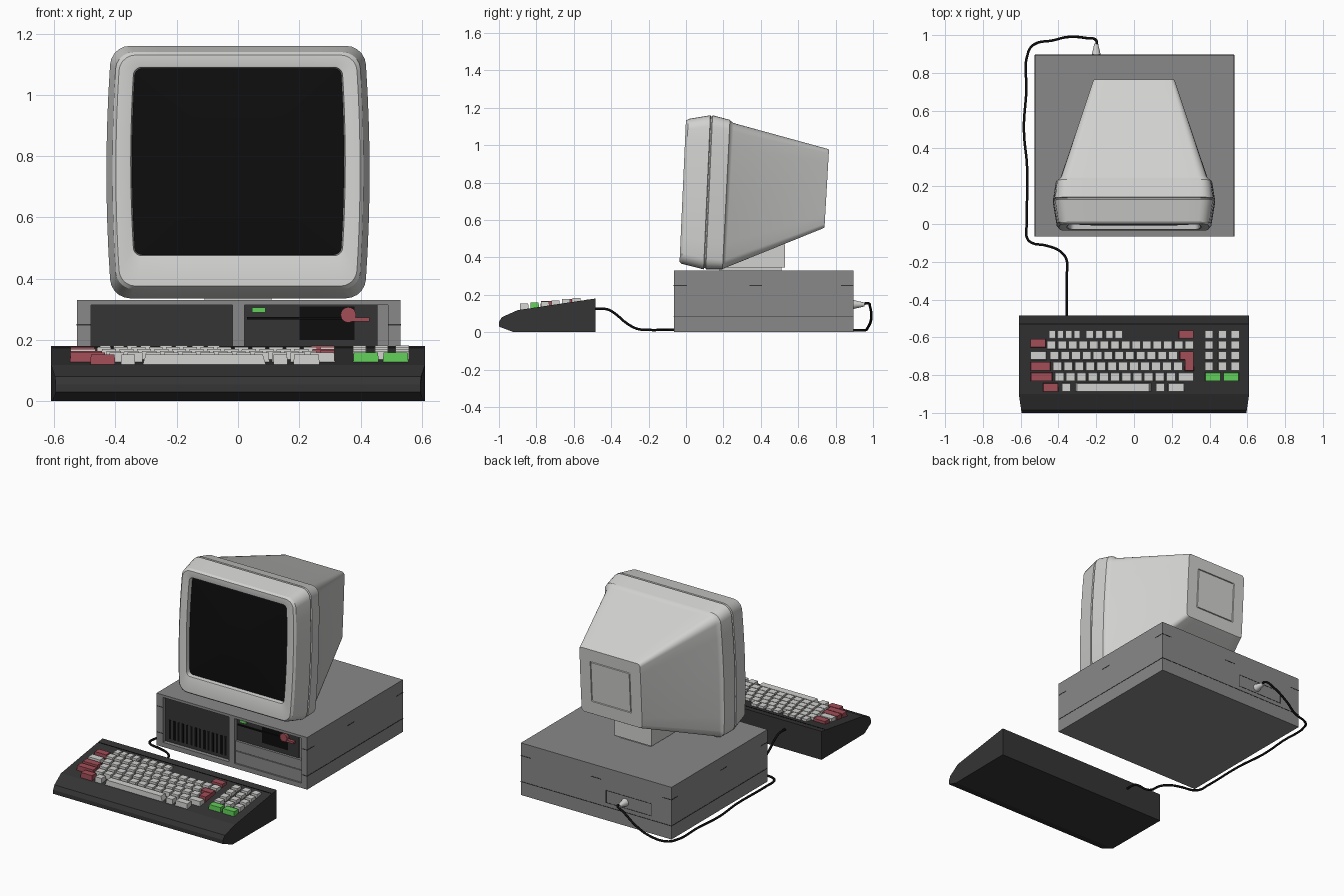
import bpy, bmesh, math
from mathutils import Vector

cube = bpy.data.objects.get("Cube")
if cube:
    bpy.data.objects.remove(cube)


def material(name, r, g, b):
    m = bpy.data.materials.new(name)
    m.use_nodes = True
    m.diffuse_color = (r, g, b, 1)
    bsdf = next(n for n in m.node_tree.nodes if n.type == 'BSDF_PRINCIPLED')
    bsdf.inputs["Base Color"].default_value = (r, g, b, 1)
    return m


LIGHT = material("light plastic", .64, .64, .63)
GREY = material("case grey", .25, .25, .25)
DARK = material("charcoal", .035, .035, .035)
BLACK = material("black", .004, .004, .004)
RED = material("dull red", .36, .075, .095)
GREEN = material("bright green", .12, .62, .1)


def finish(name, bm, mats, smooth=False):
    bmesh.ops.recalc_face_normals(bm, faces=bm.faces)
    mesh = bpy.data.meshes.new(name)
    bm.to_mesh(mesh)
    bm.free()
    for m in mats:
        mesh.materials.append(m)
    obj = bpy.data.objects.new(name, mesh)
    bpy.context.collection.objects.link(obj)
    if smooth:
        bpy.ops.object.select_all(action='DESELECT')
        obj.select_set(True)
        bpy.context.view_layer.objects.active = obj
        bpy.ops.object.shade_smooth_by_angle(angle=math.radians(28))
    return obj


def add_box(bm, x0, x1, y0, y1, z0, z1, taper=1.0):
    for v in bmesh.ops.create_cube(bm, size=1)["verts"]:
        k = taper if v.co.z > 0 else 1
        v.co = Vector(((x0 + x1) / 2 + v.co.x * k * (x1 - x0),
                       (y0 + y1) / 2 + v.co.y * k * (y1 - y0),
                       z0 if v.co.z < 0 else z1))


def boxes(name, mat, *dims):
    bm = bmesh.new()
    for d in dims:
        add_box(bm, *d)
    return finish(name, bm, [mat])


def ring(bottom, top, hw, r, bulge=0.0, dy=0.0):
    """Rounded rectangle through two (y, z) points with bowed sides."""
    h, c = (top[1] - bottom[1]) / 2, (top[1] + bottom[1]) / 2
    corners = []
    for k, (sx, sz) in enumerate([(1, 1), (-1, 1), (-1, -1), (1, -1)]):
        arc = [math.radians(90 * k + 18 * j) for j in range(6)]
        corners.append([(sx * (hw - r) + r * math.cos(a), sz * (h - r) + r * math.sin(a)) for a in arc])
    flat = []
    for k in range(4):
        a, b = Vector(corners[k][-1]), Vector(corners[(k + 1) % 4][0])
        flat += corners[k] + [tuple(a.lerp(b, j / 8)) for j in range(1, 8)]
    return [(u * (1 + bulge * (1 - (v / h) ** 2)),
             bottom[0] + (top[0] - bottom[0]) * (v + h) / (2 * h) + dy, c + v) for u, v in flat]


def loft(name, rings, mats, rule, smooth=True):
    bm = bmesh.new()
    loops = [[bm.verts.new(p) for p in pts] for pts in rings]
    n = len(loops[0])
    bm.faces.new(loops[0]).material_index = rule(0)
    bm.faces.new(loops[-1]).material_index = rule(len(loops))
    for i, (a, b) in enumerate(zip(loops, loops[1:])):
        for j in range(n):
            k = (j + 1) % n
            bm.faces.new((a[j], a[k], b[k], b[j])).material_index = rule(i + 1)
    return finish(name, bm, mats, smooth)


# Monitor: tilted front plane and back plane
def front(z):
    return (-.035 + (z - .365) * .0452, z)


def back(z):
    return (.74 + (z - .55) * .0575, z)


rings = []
# domed glass, from the centre outwards
for s in (.2, .4, .6, .8, 1):
    rings.append(ring(front(.782 - .304 * s), front(.782 + .304 * s), .336 * s, .022 * s, .03, .01 + .018 * s * s))
glass = len(rings)
# bezel
rings += [ring(front(.475), front(1.09), .34, .025, .03, .002),
          ring(front(.47), front(1.095), .345, .028, .03),
          ring(front(.376), front(1.13), .385, .05, .035),
          ring(front(.366), front(1.14), .396, .055, .035, .012)]
# shell with a seam groove at its widest line, then a step and the rear cone
rings += [ring((.094, .336), (.13, 1.16), .413, .06, .04),
          ring((.097, .342), (.133, 1.154), .407, .06, .04),
          ring((.103, .342), (.139, 1.154), .407, .06, .04),
          ring((.106, .336), (.142, 1.16), .413, .06, .04),
          ring((.195, .336), (.235, 1.135), .403, .05, .03),
          ring((.2, .34), (.242, 1.127), .392, .045, .03),
          ring((.212, .345), (.255, 1.118), .382, .045, .025),
          ring(back(.555), back(.98), .217, .022, .005, -.008),
          ring(back(.56), back(.975), .212, .02, .005)]
# service panel seam on the rear
rings += [ring(back(.64), back(.9), .14, .006),
          ring(back(.642), back(.898), .138, .006, 0, -.006),
          ring(back(.645), back(.895), .135, .006, 0, -.006),
          ring(back(.647), back(.893), .133, .006)]
loft("monitor", rings, [LIGHT, BLACK], lambda i: 1 if i < glass else 0)
boxes("monitor_stand", LIGHT, (-.13, .13, .2, .53, .345, .47), (-.11, .11, .18, .51, .33, .345))

# Computer case: body behind a front frame
L, R, F, B, T = -.525, .53, -.065, .895, .33
boxes("case_body", GREY, (L, R, -.015, B, 0, T))
boxes("case_front_frame", GREY,
      (L, R, F, -.015, T - .016, T), (L, R, F, -.015, 0, .03),
      (L, -.48, F, -.015, .03, T - .016), (.49, R, F, -.015, .03, T - .016),
      (-.018, .022, F, -.015, .03, T - .016))
boxes("left_bay_panel", DARK, (-.48, -.018, -.04, -.014, .03, T - .016))
boxes("vent_slots", BLACK, *[(x, x + .014, -.042, -.038, .05, .17)
                            for x in (-.455 + .03 * i for i in range(14))])
boxes("lower_bay_cover", GREY, (.022, .49, -.055, -.014, .03, .105), (.022, .49, -.055, -.014, .109, .17),
      (.455, .49, -.035, -.014, .17, T - .016))
boxes("drive_panel", DARK, (.022, .455, -.04, -.014, .17, T - .016))
boxes("drive_recess", BLACK, (.2, .38, -.043, -.038, .2, .31))
boxes("drive_slot", BLACK, (.03, .36, -.048, -.038, .267, .275))
boxes("drive_light", GREEN, (.045, .09, -.05, -.038, .29, .306))
boxes("drive_lever", RED, (.35, .43, -.06, -.038, .26, .273))

bm = bmesh.new()
bmesh.ops.create_cone(bm, cap_ends=True, segments=24, radius1=.025, radius2=.025, depth=.022)
for v in bm.verts:
    v.co = Vector((v.co.x + .36, v.co.z - .05, v.co.y + .282))
finish("drive_knob", bm, [RED], True)

# Case seam lines
e = .0015
seams = []
for x in (L, R):
    seams.append((x - e, x + e, F, B, .083, .087))
    seams += [(x - e, x + e, y0, y1, .248, .252) for y0, y1 in ((F, .005), (.34, .405), (.83, B))]
seams.append((L, R, B - e, B + e, .083, .087))
seams += [(x0, x1, B - e, B + e, .248, .252) for x0, x1 in ((L, -.46), (-.03, .04), (.46, R))]
seams += [(x0, x1, F - e, F + e, z, z + .004) for x0, x1 in ((L, -.48), (.49, R)) for z in (.083, .248)]
# rear socket outline
seams += [(-.385, -.065, B - e, B + e, z, z + .003) for z in (.11, .187)]
seams += [(x, x + .003, B - e, B + e, .11, .19) for x in (-.385, -.068)]
boxes("case_seams", DARK, *seams)

# Plug and cable
bm = bmesh.new()
bmesh.ops.create_cone(bm, cap_ends=True, segments=16, radius1=.024, radius2=.01, depth=.06)
for v in bm.verts:
    v.co = Vector((v.co.x - .2, v.co.z + B + .03, v.co.y + .148))
finish("plug", bm, [LIGHT], True)

path = [(-.2, .94, .148), (-.2, .972, .155), (-.25, .984, .135), (-.35, .99, .07), (-.43, .972, .025),
        (-.53, .95, .01), (-.56, .91, .01), (-.57, .7, .01), (-.583, .5, .01), (-.566, .3, .01),
        (-.568, 0, .01), (-.566, -.075, .013), (-.54, -.1, .013), (-.47, -.113, .012), (-.39, -.145, .012),
        (-.357, -.19, .012), (-.355, -.26, .018), (-.355, -.32, .05), (-.355, -.38, .1),
        (-.355, -.42, .122), (-.355, -.5, .125)]
curve = bpy.data.curves.new("cable", 'CURVE')
curve.dimensions = '3D'
curve.bevel_depth = .007
curve.bevel_resolution = 2
curve.resolution_u = 5
curve.use_fill_caps = True
spline = curve.splines.new('BEZIER')
spline.bezier_points.add(len(path) - 1)
for p, co in zip(spline.bezier_points, path):
    p.co = co
    p.handle_left_type = p.handle_right_type = 'AUTO'
curve.materials.append(BLACK)
bpy.context.collection.objects.link(bpy.data.objects.new("cable", curve))

# Keyboard body: side profile swept across, narrowing at the front
profile = [(-.92, 0), (-1, .03), (-1, .055), (-.985, .08), (-.9, .118), (-.485, .18), (-.485, 0)]
bm = bmesh.new()
sides = []
for s in (-1, 1):
    sides.append([bm.verts.new((s * (.61 - .15 * max(0, -.9 - y)), y, z)) for y, z in profile])
    bm.faces.new(sides[-1])
for i in range(len(profile)):
    j = (i + 1) % len(profile)
    bm.faces.new((sides[0][i], sides[0][j], sides[1][j], sides[1][i]))
finish("keyboard_body", bm, [DARK])
boxes("keyboard_seam", BLACK, (-.605, .605, -.532, -.528, .165, .175))

# Keys, collected by colour
keys = {m: bmesh.new() for m in (LIGHT, RED, GREEN)}


def key(mat, x0, x1, y, depth=.046):
    top = .152 + (y + .87) * .107
    add_box(keys[mat], x0, x1, y - depth / 2, y + depth / 2, top - .045, top, .93)


def row(mat, x0, x1, y, count):
    step = (x1 - x0) / count
    for i in range(count):
        key(mat, x0 + i * step + .004, x0 + (i + 1) * step - .004, y)


ROWS = [-.585 - .056 * i for i in range(6)]
row(LIGHT, -.455, -.28, ROWS[0], 4)
row(LIGHT, -.26, -.16, ROWS[0], 2)
row(LIGHT, -.155, -.055, ROWS[0], 2)
key(RED, .235, .317, ROWS[0])
key(RED, -.55, -.465, ROWS[1] + .01)
row(LIGHT, -.465, .32, ROWS[1], 14)
key(LIGHT, -.55, -.462, ROWS[2])
row(LIGHT, -.45, .235, ROWS[2], 12)
key(RED, .24, .317, ROWS[2])
key(RED, .268, .317, ROWS[2] - .032, .1)
key(RED, -.55, -.44, ROWS[3])
row(LIGHT, -.435, .262, ROWS[3], 12)
key(RED, -.55, -.43, ROWS[4])
row(LIGHT, -.425, .225, ROWS[4], 11)
key(LIGHT, .232, .317, ROWS[4])
for mat, x0, x1 in ((RED, -.483, -.4), (LIGHT, -.382, -.335), (LIGHT, -.315, .095),
                    (LIGHT, .115, .162), (LIGHT, .18, .267)):
    key(mat, x0, x1, ROWS[5])
# number pad
for y in ROWS[:4]:
    for x in (.397, .468, .536):
        key(LIGHT, x - .023, x + .023, y)
for x in (.375, .472):
    key(GREEN, x, x + .085, ROWS[4])
for mat, label in ((LIGHT, "light_keys"), (RED, "red_keys"), (GREEN, "green_keys")):
    finish(label, keys[mat], [mat])
